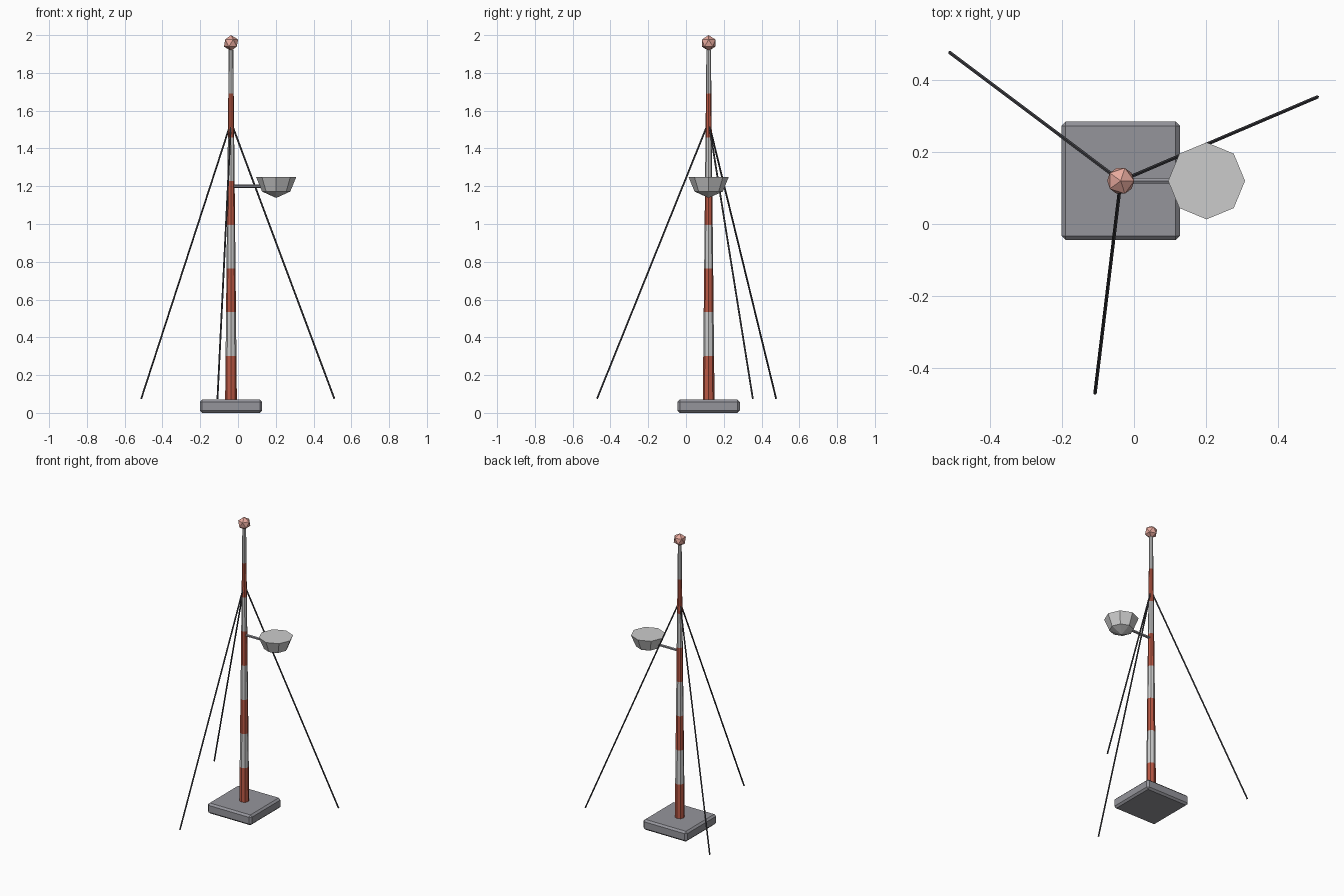
import bpy, bmesh
from math import sin, cos, radians
from mathutils import Vector

if "Cube" in bpy.data.objects:
    bpy.data.objects.remove(bpy.data.objects["Cube"])

CX, CY = -0.037, 0.12


def material(name, rgb):
    m = bpy.data.materials.new(name)
    m.diffuse_color = (*rgb, 1)
    m.use_nodes = True
    m.node_tree.nodes["Principled BSDF"].inputs["Base Color"].default_value = m.diffuse_color
    return m


RED = material("red_paint", (0.5, 0.1, 0.06))
PALE = material("pale_paint", (0.75, 0.75, 0.77))
DARK = material("dark_cable", (0.06, 0.06, 0.07))
STONE = material("base_grey", (0.3, 0.3, 0.33))
LAMP = material("lamp_pink", (0.8, 0.4, 0.34))


def finish(name, mat=None):
    ob = bpy.context.object
    ob.name = name
    if mat:
        ob.data.materials.append(mat)
    return ob


def rod(name, a, b, r1, r2, sides, mat=None):
    """Tapered cylinder running from a to b."""
    a, b = Vector(a), Vector(b)
    d = b - a
    bpy.ops.mesh.primitive_cone_add(vertices=sides, radius1=r1, radius2=r2,
                                    depth=d.length, location=(a + b) / 2)
    ob = finish(name, mat)
    ob.rotation_euler = d.to_track_quat('Z', 'Y').to_euler()
    return ob


# Bevelled base slab
bpy.ops.mesh.primitive_cube_add(size=1, location=(CX, CY, 0.035))
base = finish("base", STONE)
base.scale = (0.33, 0.33, 0.07)
bpy.ops.object.transform_apply(location=False, rotation=False, scale=True)
bev = base.modifiers.new("bevel", 'BEVEL')
bev.width, bev.segments = 0.012, 1

# Striped tapering mast
BANDS, Z0, STEP = 8, 0.07, 0.2315
radius = lambda i: 0.031 + (0.012 - 0.031) * i / BANDS
for i in range(BANDS):
    bpy.ops.mesh.primitive_cone_add(
        vertices=8, radius1=radius(i), radius2=radius(i + 1), depth=STEP,
        location=(CX, CY, Z0 + (i + 0.5) * STEP))
    finish(f"mast_band_{i + 1}", PALE if i % 2 else RED)

# Faceted beacon on top
bpy.ops.mesh.primitive_ico_sphere_add(subdivisions=1, radius=0.042,
                                      location=(CX, CY, 1.958))
finish("beacon", LAMP)

# Three guy wires
for i in range(3):
    a = radians(23.1 + 120 * i)
    rod(f"guy_wire_{i + 1}", (CX, CY, 1.54),
        (CX + 0.595 * cos(a), CY + 0.595 * sin(a), 0.075), 0.005, 0.005, 5, DARK)

# Arm holding the dish
rod("dish_arm", (CX, CY, 1.2), (0.17, CY, 1.2), 0.009, 0.009, 6, STONE)

# Faceted bowl with a flat closed top
bm = bmesh.new()
rings = [[bm.verts.new((r * cos(radians(45 * k)), r * sin(radians(45 * k)), z))
          for k in range(8)] for r, z in ((0.107, 1.25), (0.075, 1.172))]
tip = bm.verts.new((0, 0, 1.138))
bm.faces.new(rings[0])
for k in range(8):
    n = (k + 1) % 8
    bm.faces.new((rings[0][k], rings[1][k], rings[1][n], rings[0][n]))
    bm.faces.new((rings[1][k], tip, rings[1][n]))
bmesh.ops.recalc_face_normals(bm, faces=bm.faces)
mesh = bpy.data.meshes.new("dish")
bm.to_mesh(mesh)
bm.free()
dish = bpy.data.objects.new("dish", mesh)
dish.location = (0.202, CY, 0)
bpy.context.collection.objects.link(dish)
